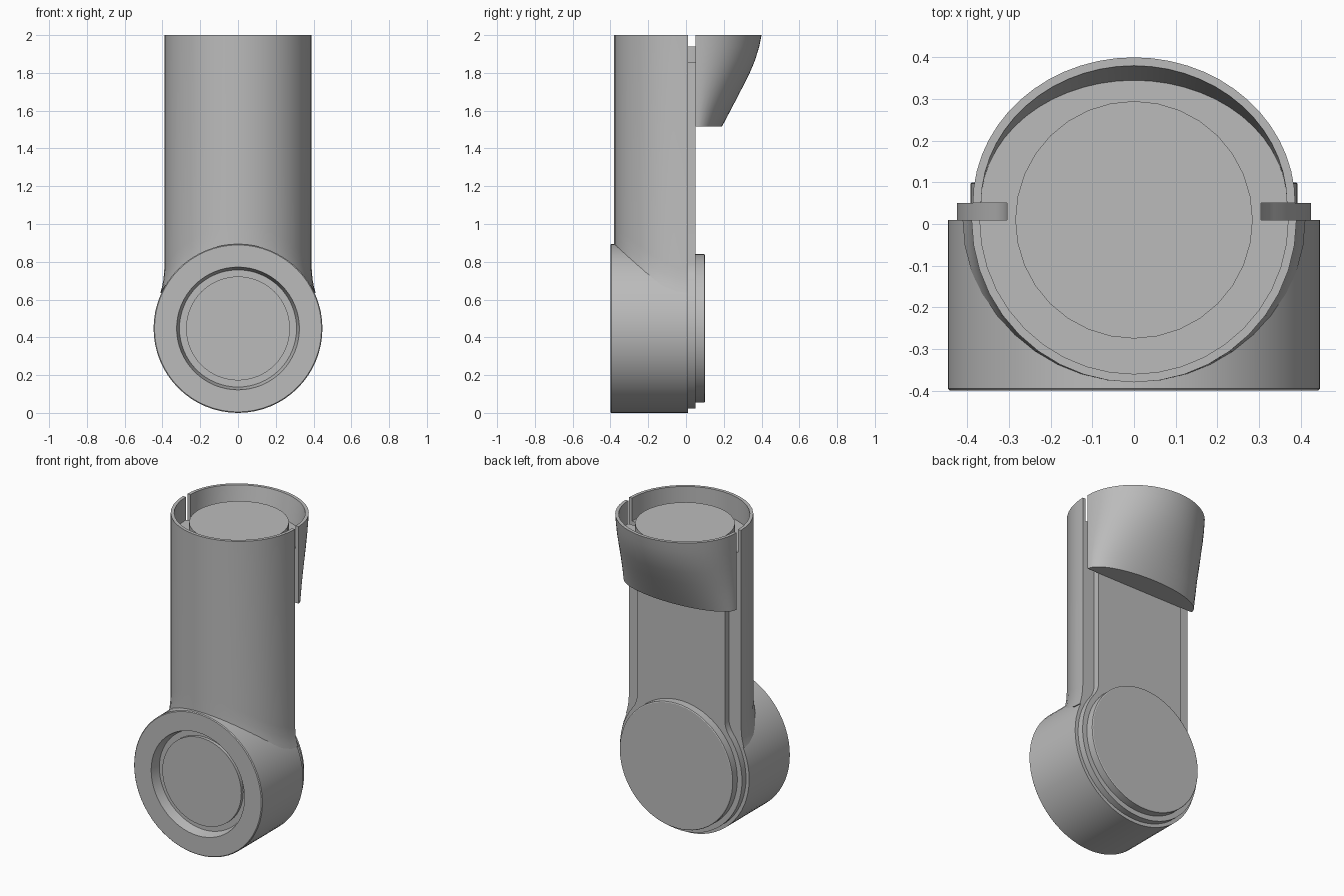
import bpy, bmesh
from math import sin, cos, pi, sqrt, radians, atan2

old = bpy.data.objects.get("Cube")
if old:
    bpy.data.objects.remove(old, do_unlink=True)

grey = bpy.data.materials.new("plain grey")
grey.use_nodes = True
grey.diffuse_color = (0.5, 0.5, 0.5, 1)
grey.node_tree.nodes["Principled BSDF"].inputs["Base Color"].default_value = (0.5, 0.5, 0.5, 1)

AXIS_Z = 0.447     # height of the round head's axis
HEAD_R = 0.447
TUBE_R = 0.39
SPLIT_Y = 0.01     # back plane of the front shell
PANEL_Y = 0.05     # back plane of the panel
FLOOR_Z = 1.855    # floor of the top recess


def skin(name, rows, closed):
    """Join successive rows of points, cap both ends and, for open rows, the flat side."""
    bm = bmesh.new()
    grid = [[bm.verts.new(p) for p in row] for row in rows]
    n = len(rows[0])
    for a, b in zip(grid, grid[1:]):
        for i in range(n if closed else n - 1):
            j = (i + 1) % n
            bm.faces.new((a[i], a[j], b[j], b[i]))
    bm.faces.new(grid[0])
    bm.faces.new(grid[-1])
    if not closed:
        bm.faces.new([r[0] for r in grid] + [r[-1] for r in reversed(grid)])
    bmesh.ops.recalc_face_normals(bm, faces=bm.faces)
    mesh = bpy.data.meshes.new(name)
    bm.to_mesh(mesh)
    bm.free()
    mesh.materials.append(grey)
    ob = bpy.data.objects.new(name, mesh)
    bpy.context.collection.objects.link(ob)
    bpy.ops.object.select_all(action="DESELECT")
    ob.select_set(True)
    bpy.context.view_layer.objects.active = ob
    bpy.ops.object.shade_smooth_by_angle(angle=radians(30))
    return ob


def lathe_y(name, profile, sides=64):
    """Turn (radius, y) points about the head axis."""
    turn = [2 * pi * i / sides for i in range(sides)]
    return skin(name, [[(r * cos(t), y, AXIS_Z + r * sin(t)) for t in turn]
                       for r, y in profile], True)


# Front shell: half tube whose lower edge follows the head and flares into it
def shell_row(radius, z=None, rise=0, flare=0, steps=20):
    row = []
    for i in range(steps + 1):
        t = pi * i / steps
        x, y = radius * cos(t), SPLIT_Y - radius * sin(t)
        height = z if z else AXIS_Z + sqrt(HEAD_R ** 2 - x * x) + rise
        row.append((x * (1 + flare), y, height))
    return row


skin("front_shell", [
    shell_row(TUBE_R, rise=-0.03, flare=0.055),
    shell_row(TUBE_R, rise=0.0, flare=0.032),
    shell_row(TUBE_R, rise=0.04, flare=0.012),
    shell_row(TUBE_R, rise=0.1),
    shell_row(TUBE_R, z=2),
    shell_row(TUBE_R - 0.02, z=2),
    shell_row(TUBE_R - 0.02, z=FLOOR_Z),
], False)

# Round head with a recessed front button
lathe_y("round_head", [
    (HEAD_R, SPLIT_Y), (HEAD_R, -0.395), (HEAD_R - 0.005, -0.4),
    (0.325, -0.4), (0.31, -0.34), (0.275, -0.34), (0.275, -0.36)])

# Back disc
lathe_y("back_disc", [(0.393, 0.045), (0.393, 0.097), (0.388, 0.1)])


# Back panel: keyhole outline with filleted shoulders
def panel_outline(half_width=0.305, radius=0.425, fillet=0.15):
    cx = half_width + fillet
    cz = sqrt((radius + fillet) ** 2 - cx ** 2)
    join = atan2(cz, cx)
    right = [(half_width, FLOOR_Z)]
    for i in range(9):
        t = pi + join * i / 8
        right.append((cx + fillet * cos(t), AXIS_Z + cz + fillet * sin(t)))
    for i in range(1, 25):
        t = join - (join + pi / 2) * i / 24
        right.append((radius * cos(t), AXIS_Z + radius * sin(t)))
    return right + [(-x, z) for x, z in reversed(right[:-1])]


outline = panel_outline()
skin("back_panel", [[(x, y, z) for x, z in outline]
                    for y in (SPLIT_Y - 0.005, PANEL_Y)], True)


# Back clip: half tube that thins towards its flat bottom
def clip_row(depth, z, half_width=0.387, steps=28):
    turn = [pi * i / steps for i in range(steps + 1)]
    return [(half_width * cos(t), PANEL_Y + (depth - PANEL_Y) * sin(t), z) for t in turn]


clip_side = [(0.19, 1.515), (0.235, 1.6), (0.287, 1.7), (0.333, 1.79),
             (0.365, 1.865), (0.388, 1.94), (0.4, 2)]
skin("back_clip", [clip_row(d, z) for d, z in clip_side] + [
    clip_row(0.38, 2, 0.367), clip_row(0.345, FLOOR_Z, 0.367)], False)

# Raised plug inside the top recess
ring = [2 * pi * i / 32 for i in range(32)]
skin("top_plug", [[(0.285 * cos(t), SPLIT_Y + 0.285 * sin(t), z) for t in ring]
                  for z in (FLOOR_Z - 0.02, 1.94)], True)
